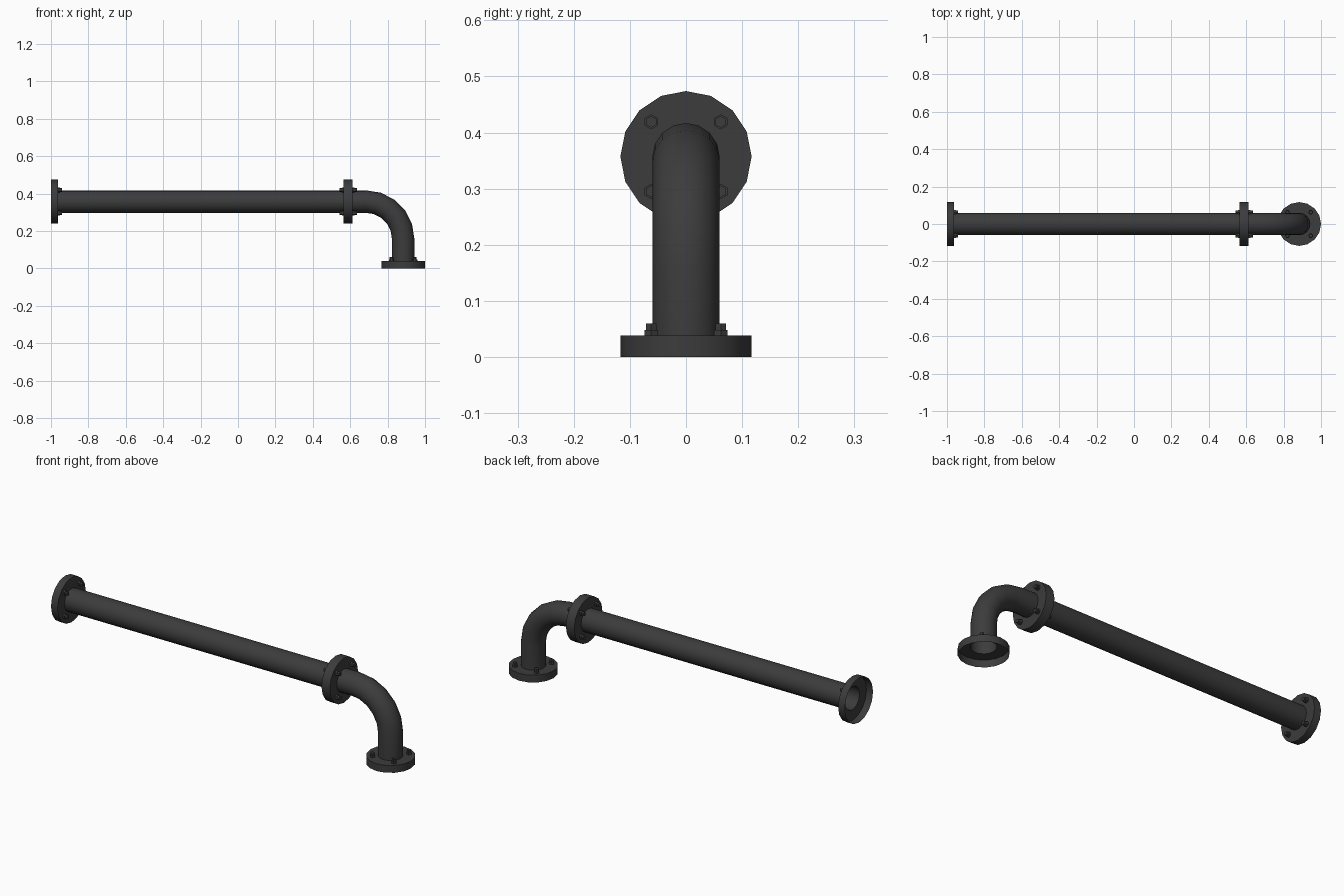
import bpy, bmesh
from math import pi, sin, cos, radians
from mathutils import Vector, Matrix

if "Cube" in bpy.data.objects:
    bpy.data.objects.remove(bpy.data.objects["Cube"])

SIDES = 16
AXIS_Z, DROP_X = 0.357, 0.883      # pipe axis height, x of the vertical leg
PIPE_R, FLANGE_R = 0.06, 0.117
DEPTH, HALF = 0.038, 0.024         # end flange and joint flange depths
JOINT_X, BEND = 0.589, 0.20

mat = bpy.data.materials.new("dark_iron")
mat.diffuse_color = (0.045, 0.045, 0.045, 1)
mat.use_nodes = True
mat.node_tree.nodes["Principled BSDF"].inputs["Base Color"].default_value = mat.diffuse_color


def skin(name, rings, matrix=Matrix()):
    """Join rings of points into one surface."""
    bm = bmesh.new()
    vr = [[bm.verts.new(p) for p in ring] for ring in rings]
    n = len(rings[0])
    for a, b in zip(vr, vr[1:]):
        for j in range(n):
            k = (j + 1) % n
            bm.faces.new((a[j], a[k], b[k], b[j]))
    bmesh.ops.remove_doubles(bm, verts=bm.verts, dist=1e-5)
    me = bpy.data.meshes.new(name)
    bm.to_mesh(me)
    bm.free()
    ob = bpy.data.objects.new(name, me)
    bpy.context.collection.objects.link(ob)
    ob.matrix_world = matrix
    me.materials.append(mat)
    bpy.ops.object.select_all(action='DESELECT')
    ob.select_set(True)
    bpy.context.view_layer.objects.active = ob
    bpy.ops.object.shade_smooth_by_angle(angle=radians(30))
    return ob


def lathe(name, profile, n, matrix):
    rings = [[(r * cos(2 * pi * j / n), r * sin(2 * pi * j / n), z)
              for j in range(n)] for r, z in profile]
    return skin(name, rings, matrix)


def tube(name, path):
    """Sweep the pipe circle along (centre, direction) pairs."""
    u = Vector((0, 1, 0))
    rings = []
    for c, t in path:
        v = Vector(t).cross(u)
        rings.append([Vector(c) + PIPE_R * (cos(2 * pi * j / SIDES) * u + sin(2 * pi * j / SIDES) * v)
                      for j in range(SIDES)])
    return skin(name, rings)


def flange(name, place, depth):
    """Open-backed flange with four two-step hex bolts."""
    lathe(name, [(FLANGE_R, 0), (FLANGE_R, depth), (PIPE_R, depth)], SIDES, place)
    bolt = [(0.0135, 0), (0.0135, 0.01), (0.0105, 0.01), (0.0105, 0.022), (0, 0.022)]
    for sx in (-1, 1):
        for sy in (-1, 1):
            lathe(name + "_bolt", bolt, 6,
                  place @ Matrix.Translation((sx * 0.062, sy * 0.062, depth)))


# Straight pipe
X = (1, 0, 0)
tube("straight_pipe", [((-1 + DEPTH, 0, AXIS_Z), X), ((JOINT_X, 0, AXIS_Z), X)])

# Elbow pipe
path = [((JOINT_X, 0, AXIS_Z), X)]
steps = 5
for i in range(steps + 1):
    a = pi / 2 * i / steps
    path.append(((DROP_X - BEND + BEND * sin(a), 0, AXIS_Z - BEND + BEND * cos(a)),
                 (cos(a), 0, -sin(a))))
path.append(((DROP_X, 0, DEPTH), (0, 0, -1)))
tube("elbow_pipe", path)

# Flanges: left end, both halves of the joint, floor
to_right = Matrix.Rotation(pi / 2, 4, 'Y')
to_left = Matrix.Rotation(-pi / 2, 4, 'Y')
flange("end_flange", Matrix.Translation((-1, 0, AXIS_Z)) @ to_right, DEPTH)
flange("joint_flange_left", Matrix.Translation((JOINT_X, 0, AXIS_Z)) @ to_left, HALF)
flange("joint_flange_right", Matrix.Translation((JOINT_X, 0, AXIS_Z)) @ to_right, HALF)
flange("floor_flange", Matrix.Translation((DROP_X, 0, 0)), DEPTH)
